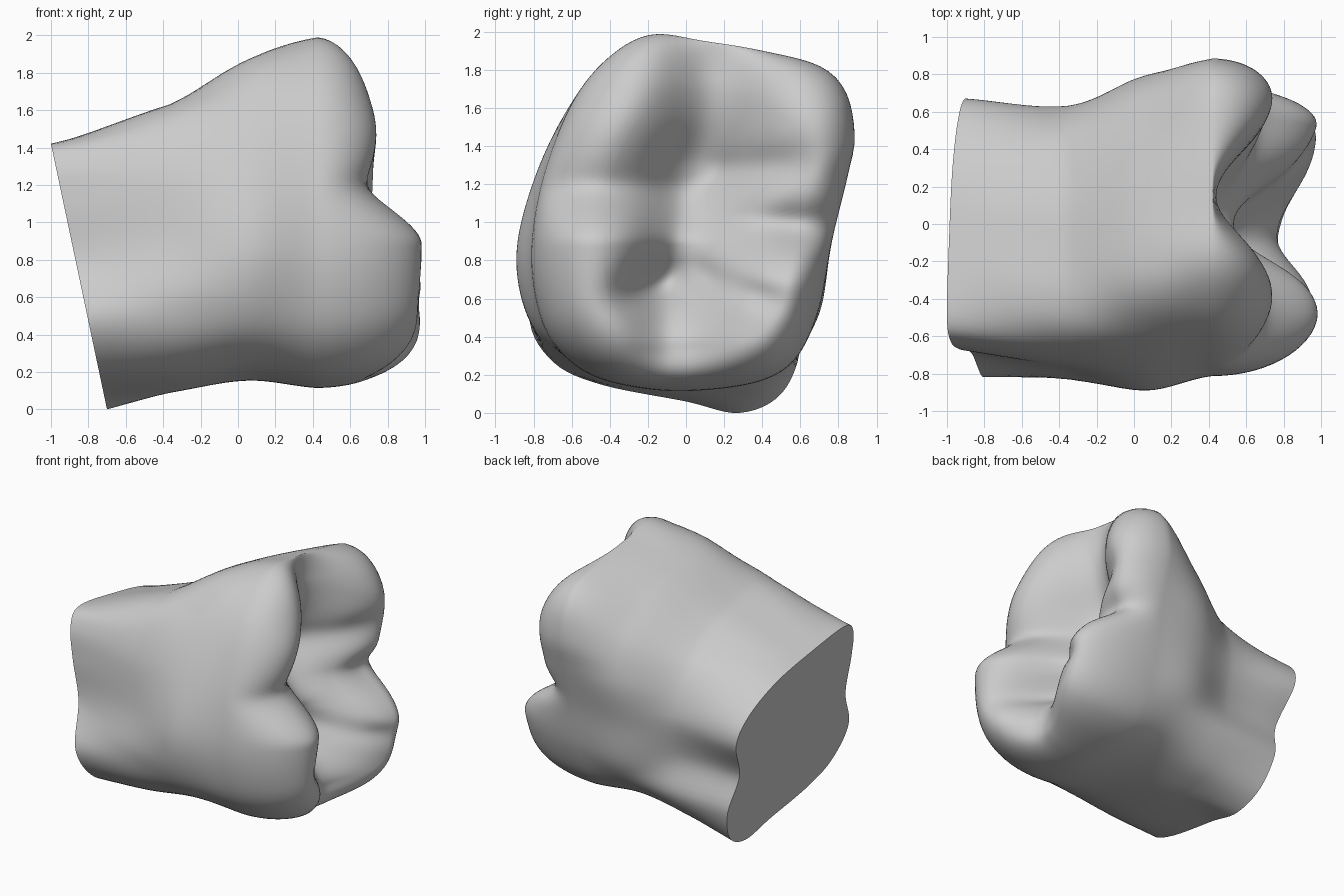
import bpy, bmesh, math
from mathutils import Vector

if "Cube" in bpy.data.objects:
    bpy.data.objects.remove(bpy.data.objects["Cube"])

N = 144                      # points round each ring
CY, CZ = 0.0, 0.9            # axis the rings are measured from

# Cross-sections (y, z) from the cut root to the widest part of the crown
CUT = [(-.5, 1.42), (-.1, 1.37), (.3, 1.28), (.58, 1.12), (.67, .92), (.54, .62), (.6, .35),
       (.5, .1), (.28, 0), (0, .06), (-.45, .15), (-.7, .27), (-.82, .5), (-.69, .8),
       (-.67, 1.1), (-.63, 1.32)]
NECK = [(-.4, 1.63), (-.1, 1.6), (.2, 1.52), (.5, 1.32), (.63, .98), (.57, .62), (.6, .35),
        (.45, .15), (.2, .09), (-.2, .12), (-.55, .2), (-.76, .36), (-.83, .6), (-.78, .9),
        (-.73, 1.28), (-.6, 1.54)]
BELLY = [(-.3, 1.86), (.1, 1.82), (.45, 1.7), (.7, 1.5), (.79, 1.2), (.74, .85), (.68, .5),
         (.5, .25), (.2, .16), (-.2, .17), (-.55, .25), (-.8, .45), (-.89, .82), (-.78, 1.27),
         (-.57, 1.66)]
CROWN = [(-.18, 1.985), (.1, 1.95), (.4, 1.9), (.7, 1.82), (.84, 1.68), (.885, 1.45), (.85, 1.25),
         (.77, .92), (.7, .55), (.58, .29), (.4, .17), (.1, .12), (-.2, .125), (-.5, .2),
         (-.7, .37), (-.79, .6), (-.81, .9), (-.74, 1.27), (-.59, 1.64), (-.4, 1.87)]


def catmull(a, b, c, d, t):
    return 0.5 * (2 * b + (c - a) * t + (2 * a - 5 * b + 4 * c - d) * t * t
                  + (3 * b - a - 3 * c + d) * t ** 3)


def radii(points):
    """Radius of a closed smooth outline at N even angles."""
    p = [Vector((y - CY, z - CZ)) for y, z in points]
    n = len(p)
    dense = [catmull(p[i - 1], p[i], p[(i + 1) % n], p[(i + 2) % n], k / 16)
             for i in range(n) for k in range(16)]
    polar = sorted((math.atan2(v.y, v.x), v.length) for v in dense)
    tau = 2 * math.pi
    polar = [(polar[-1][0] - tau, polar[-1][1])] + polar + [(polar[0][0] + tau, polar[0][1])]
    out, j = [], 0
    for i in range(N):
        a = -math.pi + tau * i / N
        while j < len(polar) - 2 and polar[j + 1][0] < a:
            j += 1
        (a0, r0), (a1, r1) = polar[j], polar[j + 1]
        out.append(r0 + (r1 - r0) * (a - a0) / max(a1 - a0, 1e-9))
    return out


def smooth(a, b, v):
    t = min(max((v - a) / (b - a), 0), 1)
    return t * t * (3 - 2 * t)


def bump(v, centre, width):
    return math.exp(-((v - centre) / width) ** 2)


def chewing_height(y, z):
    """x of the chewing surface: four cusps, a long valley, cross grooves and a pit."""
    # the step to the lower cusps sits lower on the back (+y) side
    back = smooth(-0.15, 0.3, y)
    step = (1 - back) * smooth(1.22, 0.88, z) + back * smooth(1.05, 0.65, z)
    x = 0.735 + 0.26 * step + 0.03 * bump(z, 1.5, 0.18)
    valley = 0.13 * smooth(1.75, 1.3, z) + 0.3 * smooth(0.35, 0.8, z)
    valley += 0.1 * smooth(.1, .35, z) * smooth(.95, .6, z)
    valley -= 0.08 * back * bump(z, 1.0, 0.2)
    centre = -0.07 + 0.22 * smooth(0.6, 1.8, z)
    left = 0.22 + 0.06 * smooth(0.8, 1.3, z)
    x -= valley * bump(y, centre, left if y < centre else 0.32)
    x -= 0.03 * bump(z, 1.2, 0.1) * smooth(0.0, -0.35, y)
    x -= 0.05 * bump(z, 1.24 + 0.12 * y, 0.1) * smooth(0.0, 0.2, y) * smooth(.75, .45, y)
    x -= 0.09 * bump(z, 1.01 - 0.05 * y, 0.11) * smooth(0.2, 0.6, y)
    x -= 0.04 * bump(z, 0.74 - 0.3 * y, 0.08) * smooth(0.0, 0.15, y) * smooth(.6, .35, y)
    x -= 0.10 * bump(z, 0.7 + 0.2 * y, 0.1) * bump(y, -0.2, 0.17)
    return x


ANG = [-math.pi + 2 * math.pi * i / N for i in range(N)]
keys = [radii(s) for s in (CUT, NECK, BELLY, CROWN)]
XW = 0.42                    # widest part of the crown


def place(x, r, i):
    return Vector((x, CY + r * math.cos(ANG[i]), CZ + r * math.sin(ANG[i])))


# x of each key section; the cut follows a tilted plane
cut_x = [-1 + 0.211 * (1.42 - place(0, keys[0][i], i).z) for i in range(N)]
key_x = [cut_x, [-0.36] * N, [0.05] * N, [XW] * N]

rings = []
# Root and crown wall
for seg in range(3):
    for k in range(14):
        ring = []
        for i in range(N):
            q = [key[i] for key in keys]
            q = [2 * q[0] - q[1]] + q + [q[3]]      # straight root end
            r = catmull(*q[seg:seg + 4], k / 14)
            t = k / 14
            x = key_x[seg][i] * (1 - t) + key_x[seg + 1][i] * t
            ring.append(place(x, r, i))
        rings.append(ring)

# Rounded rim (broader on the front side), then the chewing surface to the middle
rim = [0.27 + 0.19 * max(0, -math.cos(a)) for a in ANG]
for k in range(52):
    ring = []
    for i in range(N):
        if k <= 16:
            a = math.pi / 2 * k / 16
            s, lift = 1 - rim[i] + rim[i] * math.cos(a), math.sin(a)
        else:
            s, lift = (1 - rim[i]) * (1 - (k - 16) / 36), 1.0
        p = place(0, keys[3][i] * s, i)
        p.x = XW + (chewing_height(p.y, p.z) - XW) * lift
        ring.append(p)
    rings.append(ring)

bm = bmesh.new()
vr = [[bm.verts.new(p) for p in ring] for ring in rings]
for a, b in zip(vr, vr[1:]):
    for i in range(N):
        j = (i + 1) % N
        bm.faces.new((a[i], a[j], b[j], b[i]))
bm.faces.new(vr[0][::-1])    # flat cut face
mid = bm.verts.new((chewing_height(CY, CZ), CY, CZ))
for i in range(N):
    bm.faces.new((vr[-1][i], vr[-1][(i + 1) % N], mid))
bmesh.ops.recalc_face_normals(bm, faces=bm.faces)
mesh = bpy.data.meshes.new("molar_tooth")
bm.to_mesh(mesh)
bm.free()
tooth = bpy.data.objects.new("molar_tooth", mesh)
bpy.context.collection.objects.link(tooth)
bpy.context.view_layer.objects.active = tooth
tooth.select_set(True)
bpy.ops.object.shade_smooth_by_angle(angle=math.radians(45))
